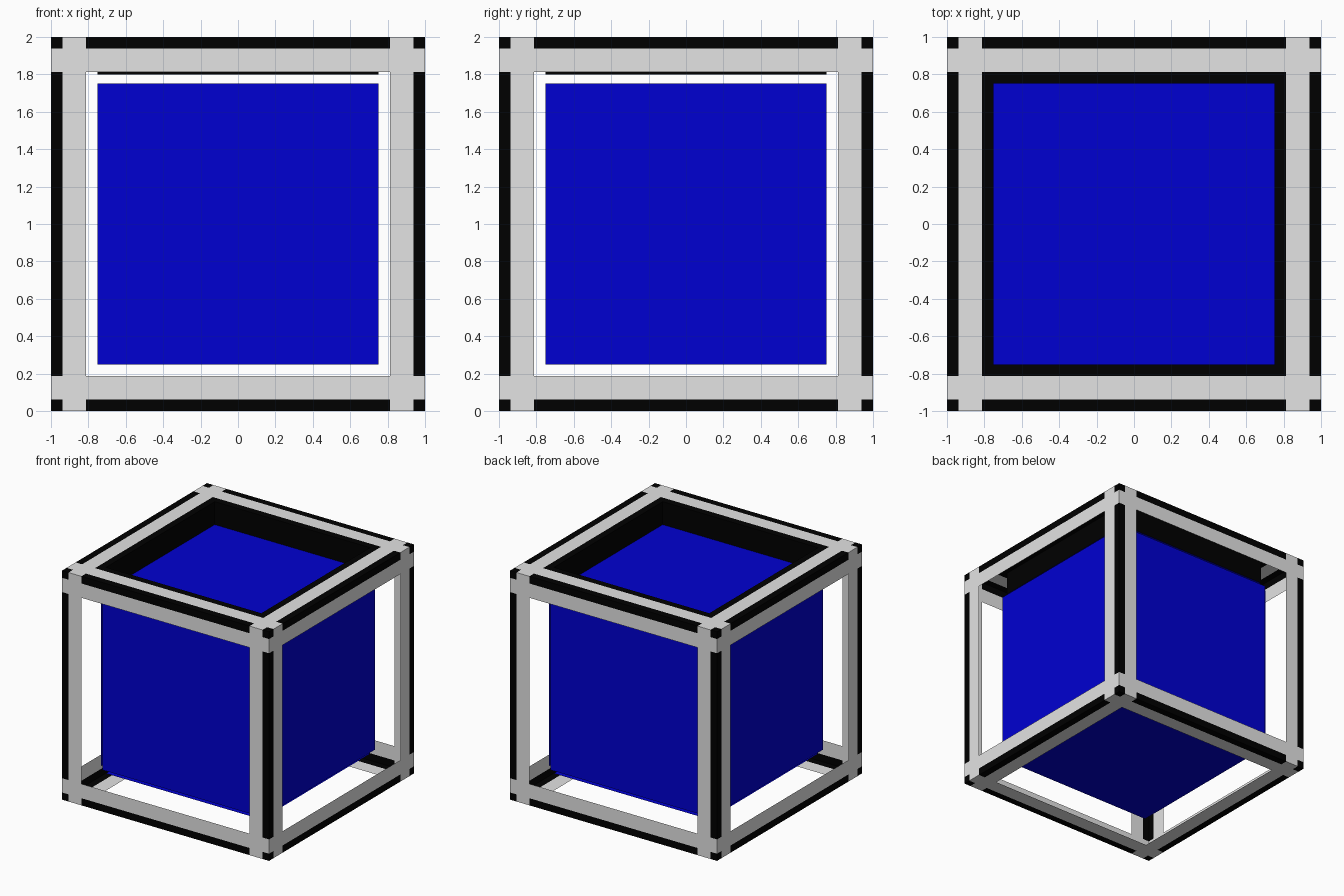
import bpy
import bmesh
from math import pi
from mathutils import Matrix

old = bpy.data.objects.get("Cube")
if old:
    bpy.data.objects.remove(old, do_unlink=True)


def material(name, rgb):
    mat = bpy.data.materials.new(name)
    mat.use_nodes = True
    colour = (*rgb, 1.0)
    mat.diffuse_color = colour
    mat.node_tree.nodes["Principled BSDF"].inputs["Base Color"].default_value = colour
    return mat


grey = material("light grey", (0.77, 0.77, 0.77))
black = material("black", (0.0, 0.0, 0.0))
blue = material("deep blue", (0.0, 0.0, 0.64))


# Lift a part built around the origin so that the model stands on the floor
def finish(bm, name, rotation, *mats):
    bm.transform(Matrix.Translation((0, 0, 1)) @ rotation)
    mesh = bpy.data.meshes.new(name)
    bm.to_mesh(mesh)
    bm.free()
    for mat in mats:
        mesh.materials.append(mat)
    obj = bpy.data.objects.new(name, mesh)
    bpy.context.collection.objects.link(obj)


EDGE, BAND, WINDOW, CORE, DEPTH = 1.0, 0.9375, 0.8125, 0.75, 0.8
LINES = [-EDGE, -BAND, -WINDOW, WINDOW, BAND, EDGE]


# Thin open frame panel: grey bands with black edge strips and corner squares
def frame_panel(name, rotation):
    bm = bmesh.new()
    grid = [[bm.verts.new((x, y, EDGE)) for x in LINES] for y in LINES]
    for j in range(5):
        for i in range(5):
            if i == 2 and j == 2:
                continue
            face = bm.faces.new((grid[j][i], grid[j][i + 1],
                                 grid[j + 1][i + 1], grid[j + 1][i]))
            on_edge = i in (0, 4) or j in (0, 4)
            on_band = i in (1, 3) or j in (1, 3)
            face.material_index = int(on_edge and not on_band)
    finish(bm, name, rotation, grey, black)


def square(bm, half, z):
    corners = ((-1, -1), (1, -1), (1, 1), (-1, 1))
    return [bm.verts.new((half * x, half * y, z)) for x, y in corners]


# Separate core panel, set in behind the frame window
def core_panel(name, rotation):
    bm = bmesh.new()
    bm.faces.new(square(bm, CORE, DEPTH))
    finish(bm, name, rotation, blue)


upright = Matrix.Identity(4)
turns = {"top": upright, "bottom": Matrix.Rotation(pi, 4, "X")}
for k, side in enumerate(("front", "left", "back", "right")):
    turns[side] = Matrix.Rotation(k * pi / 2, 4, "Z") @ Matrix.Rotation(pi / 2, 4, "X")
for side, turn in turns.items():
    frame_panel(side + "_frame", turn)
    core_panel(side + "_core_panel", turn)

# Recess around the top panel: flat rim and thin walls
bm = bmesh.new()
loops = [square(bm, WINDOW, EDGE), square(bm, CORE, EDGE), square(bm, CORE, DEPTH)]
for outer, inner in zip(loops, loops[1:]):
    for i in range(4):
        n = (i + 1) % 4
        bm.faces.new((outer[i], outer[n], inner[n], inner[i]))
finish(bm, "top_recess", upright, black)
